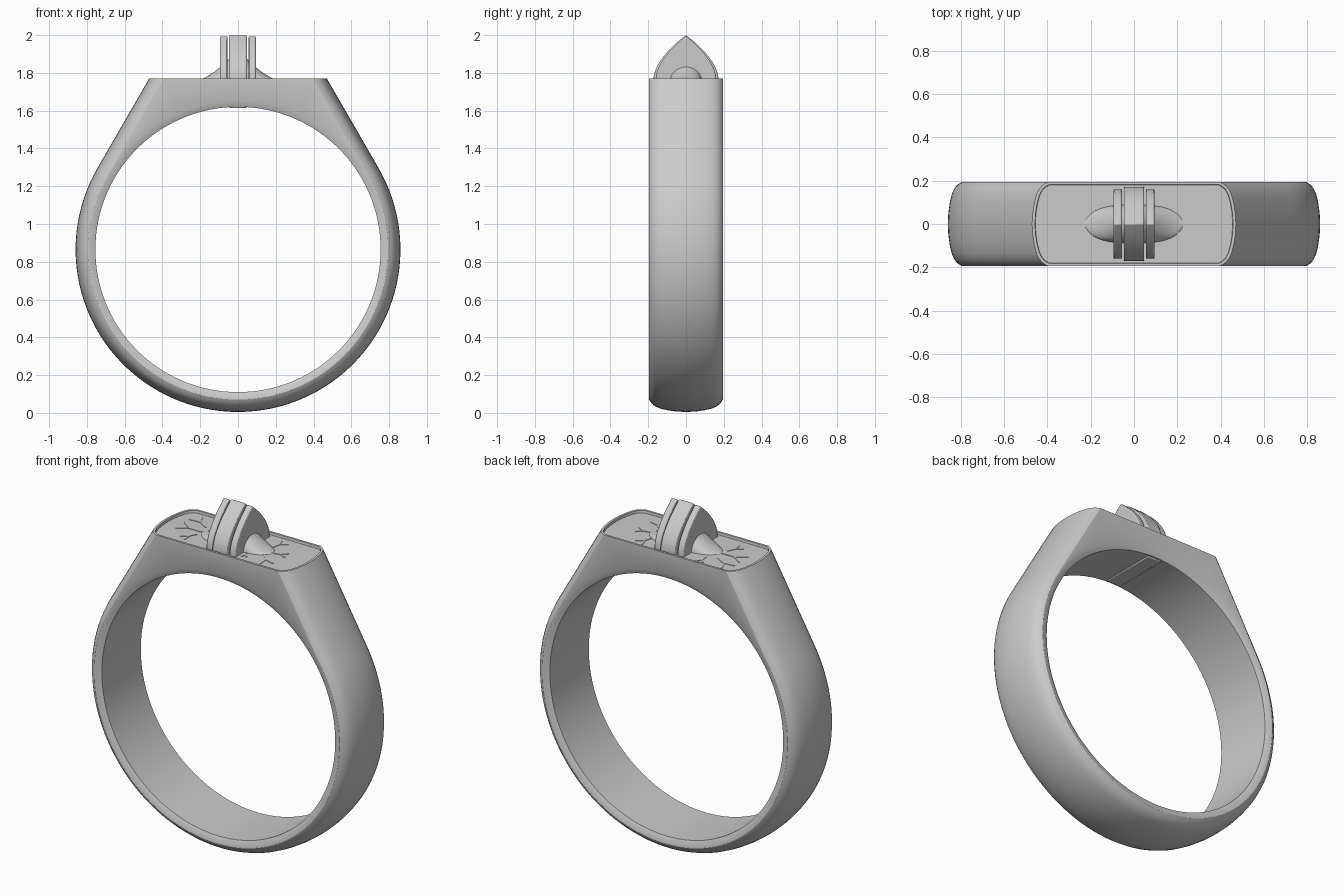
import bpy, bmesh, math
from math import sin, cos, pi, radians
from mathutils import Vector

cube = bpy.data.objects.get("Cube")
if cube:
    bpy.data.objects.remove(cube, do_unlink=True)

metal = bpy.data.materials.new("grey_metal")
metal.use_nodes = True
GREY = (0.6, 0.6, 0.6, 1)
metal.diffuse_color = GREY
metal.node_tree.nodes["Principled BSDF"].inputs["Base Color"].default_value = GREY

CZ, R_OUT, R_IN, HALF_W, TOP = 0.865, 0.86, 0.755, 0.195, 1.77
TILT = radians(30)      # shoulder plane normal


def finish(name, bm, angle=30, bevel=0):
    bmesh.ops.recalc_face_normals(bm, faces=bm.faces)
    me = bpy.data.meshes.new(name)
    bm.to_mesh(me)
    bm.free()
    me.materials.append(metal)
    ob = bpy.data.objects.new(name, me)
    bpy.context.collection.objects.link(ob)
    if bevel:
        mod = ob.modifiers.new("Bevel", 'BEVEL')
        mod.width, mod.segments, mod.limit_method = bevel, 2, 'ANGLE'
        mod.angle_limit = radians(40)
    bpy.ops.object.select_all(action='DESELECT')
    ob.select_set(True)
    bpy.context.view_layer.objects.active = ob
    bpy.ops.object.shade_smooth_by_angle(angle=radians(angle))
    return ob


def span(a, b, n):
    return [a + (b - a) * i / n for i in range(n)]


def outer_row(y):
    """Round band, tangent shoulders and flat top, pulled in toward the sides."""
    u = abs(y) / HALF_W
    r, h = R_OUT - 0.035 * u**2 - 0.03 * u**10, TOP - CZ
    corner = math.atan2(h, (r - h * sin(TILT)) / cos(TILT))
    right = [(a, r) for a in span(-pi / 2, TILT, 40)]
    right += [(a, r / cos(a - TILT)) for a in span(TILT, corner, 14)]
    right += [(a, h / sin(a)) for a in span(corner, pi / 2, 12)]
    left = [(pi - a, d) for a, d in right[:0:-1]]
    return [(d * cos(a), y, CZ + d * sin(a)) for a, d in right + [(pi / 2, h)] + left]


def inner_row(y, r):
    pts = []
    for x, _, z in outer_row(HALF_W):
        a = math.atan2(z - CZ, x)
        pts.append((r * cos(a), y, CZ + r * sin(a)))
    return pts


# Band with domed outside and chamfered hole
us = [0, 0.25, 0.5, 0.7, 0.82, 0.9, 0.96, 1]
ys = [-u * HALF_W for u in us[:0:-1]] + [u * HALF_W for u in us]
rows = [outer_row(y) for y in ys]
rows += [inner_row(HALF_W, 0.787), inner_row(0.18, R_IN),
         inner_row(-0.18, R_IN), inner_row(-HALF_W, 0.787)]
bm = bmesh.new()
grid = [[bm.verts.new(p) for p in row] for row in rows]
n = len(grid[0])
for i, row in enumerate(grid):
    nxt = grid[(i + 1) % len(grid)]
    for j in range(n):
        k = (j + 1) % n
        bm.faces.new((row[j], row[k], nxt[k], nxt[j]))
bmesh.ops.recalc_face_normals(bm, faces=bm.faces)

# Recessed plate on the flat top
flat = [f for f in bm.faces if all(abs(v.co.z - TOP) < 1e-4 for v in f.verts)]
plate = bmesh.ops.dissolve_faces(bm, faces=flat, use_verts=True)["region"]
bmesh.ops.inset_region(bm, faces=plate, thickness=0.013, use_even_offset=True)
bmesh.ops.inset_region(bm, faces=plate, thickness=0.002, depth=-0.014, use_even_offset=True)
finish("ring_band", bm)
FLOOR = TOP - 0.014


# Pointed arch fins standing across the plate
def fin(name, x0, x1, half, base, top):
    side = []
    for i in range(13):
        t = i / 12
        side.append((half * (1 - t**1.75), TOP + (top - TOP) * t))
    outline = [(half, base)] + side + [(-y, z) for y, z in side[-2::-1]] + [(-half, base)]
    bm = bmesh.new()
    face = bm.faces.new([bm.verts.new((x0, y, z)) for y, z in outline])
    ext = bmesh.ops.extrude_face_region(bm, geom=[face])["geom"]
    bmesh.ops.translate(bm, vec=(x1 - x0, 0, 0),
                        verts=[v for v in ext if isinstance(v, bmesh.types.BMVert)])
    finish(name, bm, bevel=0.006)


fin("centre_fin", -0.047, 0.047, 0.172, 1.613, 2.0)
fin("left_fin", 0.056, 0.094, 0.16, 1.74, 1.995)
fin("right_fin", -0.094, -0.056, 0.16, 1.74, 1.995)


# Flared mounds running out from the fins
def mound(name, sign):
    bm = bmesh.new()
    stations = []
    for i in range(13):
        t = i / 12
        x = 0.04 + 0.19 * t
        w = 0.088 * math.sqrt(max(1 - t**2.2, 0.004))
        h = 0.006 + 0.125 * (1 - t)**1.6
        stations.append([bm.verts.new((sign * x, w * cos(a), FLOOR - 0.004 + h * sin(a)))
                         for a in [pi * k / 16 for k in range(17)]])
    for a, b in zip(stations, stations[1:]):
        for k in range(16):
            bm.faces.new((a[k], a[k + 1], b[k + 1], b[k]))
        bm.faces.new((a[0], b[0], b[16], a[16]))
    bm.faces.new(stations[0])
    bm.faces.new(stations[-1])
    finish(name, bm, 50)


mound("left_mound", 1)
mound("right_mound", -1)


# Forked twigs in low relief on the plate
def stroke(bm, a, b, width=0.005):
    a, b = Vector(a), Vector(b)
    d = (b - a).normalized() * width
    side = Vector((-d.y, d.x))
    quad = [bm.verts.new((*p, FLOOR + 0.003)) for p in (a + side, a - side, b - side, b + side)]
    face = bm.faces.new(quad)
    ext = bmesh.ops.extrude_face_region(bm, geom=[face])["geom"]
    bmesh.ops.translate(bm, vec=(0, 0, -0.006),
                        verts=[v for v in ext if isinstance(v, bmesh.types.BMVert)])


def twig(bm, x, y, heading, length):
    a = radians(heading)
    start = Vector((x, y))
    fork = start + Vector((cos(a), sin(a))) * length * 0.55
    stroke(bm, start, fork)
    for turn in (-0.6, 0.6):
        stroke(bm, fork, fork + Vector((cos(a + turn), sin(a + turn))) * length * 0.5, 0.004)


bm = bmesh.new()
for x, y, heading, length in [
        (-0.25, 0.06, 150, 0.13), (-0.19, 0.09, 95, 0.07), (-0.24, -0.04, 245, 0.09),
        (-0.23, 0.0, 180, 0.15), (0.18, 0.05, 75, 0.1), (0.11, -0.08, 290, 0.05),
        (0.2, -0.04, 310, 0.12), (0.22, 0.0, 10, 0.09)]:
    twig(bm, x, y, heading, length)
finish("plate_twigs", bm)
